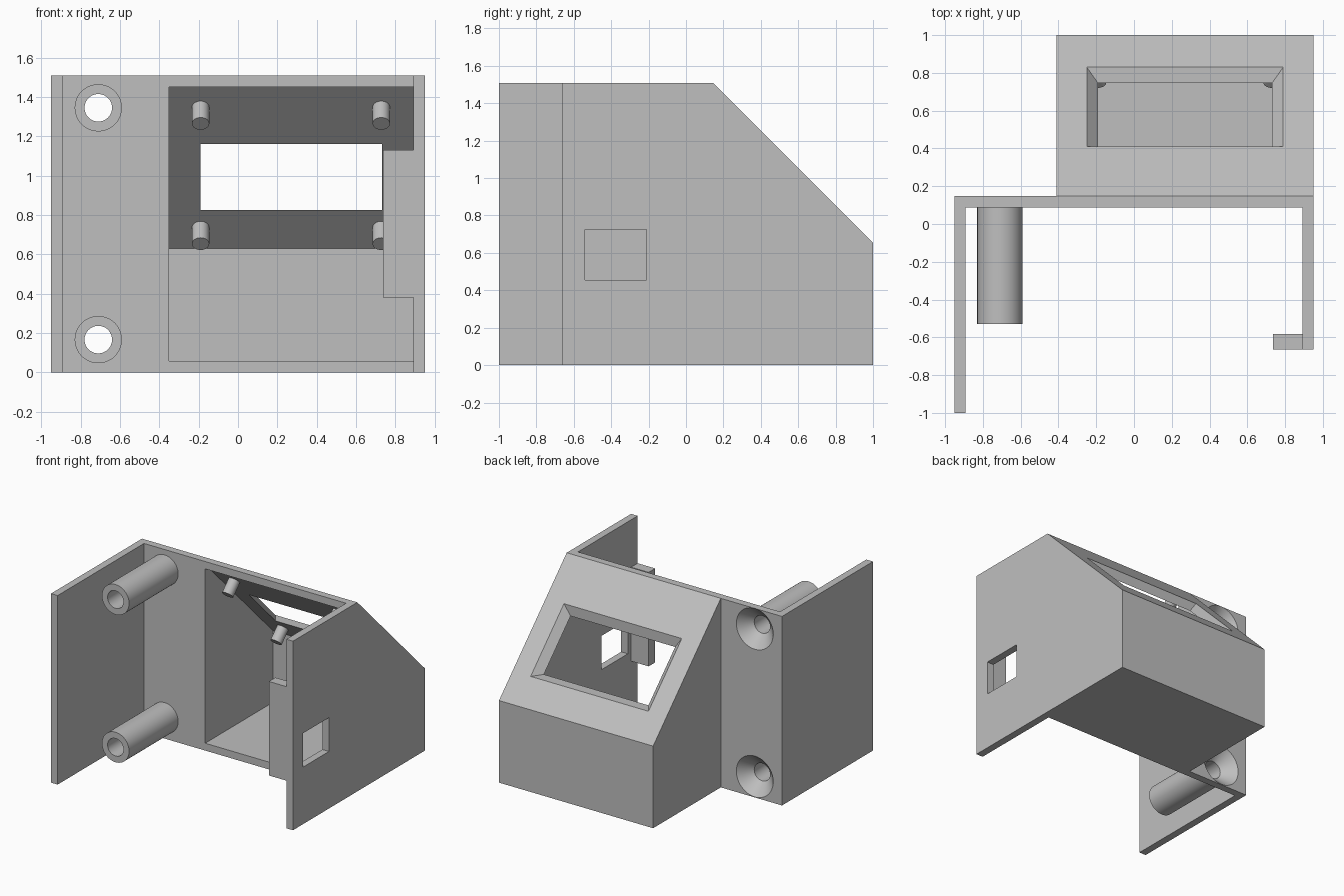
import bpy, bmesh, math
from mathutils import Matrix, Vector

if "Cube" in bpy.data.objects:
    bpy.data.objects.remove(bpy.data.objects["Cube"], do_unlink=True)

grey = bpy.data.materials.new("plain grey")
grey.use_nodes = True
COLOUR = (0.52, 0.52, 0.52, 1)
grey.diffuse_color = COLOUR
grey.node_tree.nodes["Principled BSDF"].inputs["Base Color"].default_value = COLOUR

# Shared dimensions
T = 0.0585                      # wall thickness
W, H = 0.95, 1.508              # half width and height
BACK = 0.147                    # rear face of the mounting plate
SLOPE = BACK + H                # sloped panel lies on y + z = SLOPE
INNER = SLOPE - T * math.sqrt(2)
HOOD_X = -0.41


def finish(name, bm):
    bmesh.ops.recalc_face_normals(bm, faces=bm.faces)
    mesh = bpy.data.meshes.new(name)
    bm.to_mesh(mesh)
    bm.free()
    mesh.materials.append(grey)
    obj = bpy.data.objects.new(name, mesh)
    bpy.context.collection.objects.link(obj)
    return obj


def loft(name, start, end):
    """Solid between two matching outlines."""
    bm = bmesh.new()
    a = [bm.verts.new(p) for p in start]
    b = [bm.verts.new(p) for p in end]
    bm.faces.new(a)
    bm.faces.new(b)
    for i in range(len(a)):
        j = (i + 1) % len(a)
        bm.faces.new((a[i], a[j], b[j], b[i]))
    return finish(name, bm)


def side_prism(name, yz, x0, x1):
    return loft(name, [(x0, y, z) for y, z in yz], [(x1, y, z) for y, z in yz])


def plan_prism(name, xy, z0, z1):
    return loft(name, [(x, y, z0) for x, y in xy], [(x, y, z1) for x, y in xy])


def box(name, x0, x1, y0, y1, z0, z1):
    return plan_prism(name, [(x0, y0), (x1, y0), (x1, y1), (x0, y1)], z0, z1)


def cone(name, base, tip, r1, r2, sides=48):
    base, tip = Vector(base), Vector(tip)
    turn = (tip - base).to_track_quat('Z', 'Y').to_matrix().to_4x4()
    bm = bmesh.new()
    bmesh.ops.create_cone(bm, cap_ends=True, segments=sides, radius1=r1, radius2=r2,
                          depth=(tip - base).length,
                          matrix=Matrix.Translation((base + tip) / 2) @ turn)
    return finish(name, bm)


def activate(obj):
    bpy.ops.object.select_all(action='DESELECT')
    obj.select_set(True)
    bpy.context.view_layer.objects.active = obj


def combine(obj, other, operation):
    activate(obj)
    mod = obj.modifiers.new("combine", 'BOOLEAN')
    mod.operation, mod.solver, mod.object = operation, 'EXACT', other
    bpy.ops.object.modifier_apply(modifier=mod.name)
    bpy.data.objects.remove(other, do_unlink=True)


def smooth(obj):
    activate(obj)
    bpy.ops.object.shade_smooth_by_angle(angle=math.radians(30))


# Mounting plate with its two side walls
housing = plan_prism("housing", [
    (-W, -1), (T - W, -1), (T - W, BACK - T), (W - T, BACK - T),
    (W - T, -0.664), (W, -0.664), (W, BACK), (-W, BACK)], 0, H)

# Sloped hood behind the plate, then hollowed out
hood = side_prism("hood", [(BACK - T / 2, 0), (1, 0), (1, SLOPE - 1),
                           (BACK, H), (BACK - T / 2, H)], HOOD_X, W)
combine(housing, hood, 'UNION')
cavity = side_prism("cavity", [(0.04, T), (1 - T, T), (1 - T, INNER - 1 + T),
                               (INNER - H + T, H - T), (0.04, H - T)],
                    HOOD_X + T, W - T)
combine(housing, cavity, 'DIFFERENCE')

# Bevelled display window through the slope
normal = Vector((0, 1, 1)).normalized()
along = Vector((0, 1, -1)).normalized()
centre = Vector((0.27, 0.62, SLOPE - 0.62))


def window_ring(offset):
    half_w, half_l = 0.52 + offset, 0.297 + offset
    return [centre + normal * offset + Vector((sx * half_w, 0, 0)) + along * sy * half_l
            for sx, sy in ((-1, -1), (1, -1), (1, 1), (-1, 1))]


combine(housing, loft("window", window_ring(0.02), window_ring(-T - 0.02)), 'DIFFERENCE')

# Rectangular port in the side wall
combine(housing, box("port", W - 0.1, W + 0.1, -0.54, -0.21, 0.455, 0.725), 'DIFFERENCE')

# Hollow screw posts with countersunk holes at the rear
POST_X, OUTER, BORE = -0.71, 0.12, 0.07
FRONT = BACK - T
SINK = BACK - 0.093             # depth at which the countersink meets the bore


def screw_post(name, z, sides=48):
    profile = [(OUTER, FRONT), (OUTER, -0.53), (BORE, -0.53),
               (BORE, SINK), (BORE + FRONT - SINK, FRONT)]
    bm = bmesh.new()
    rings = []
    for r, y in profile:
        rings.append([bm.verts.new((POST_X + r * math.cos(a), y, z + r * math.sin(a)))
                      for a in (math.tau * i / sides for i in range(sides))])
    for k, ring in enumerate(rings):
        other = rings[(k + 1) % len(rings)]
        for i in range(sides):
            j = (i + 1) % sides
            bm.faces.new((ring[i], ring[j], other[j], other[i]))
    return finish(name, bm)


for label, z in (("lower", 0.167), ("upper", 1.345)):
    y0, y1 = FRONT - 0.02, BACK + 0.02
    sink = cone("countersink", (POST_X, y0, z), (POST_X, y1, z),
                BORE + y0 - SINK, BORE + y1 - SINK)
    combine(housing, sink, 'DIFFERENCE')
    smooth(screw_post(label + "_screw_post", z))
smooth(housing)

# Retaining tab on the inside of the side wall
box("retaining_tab", 0.737, W - T, -0.664, -0.582, 0.38, 1.13)

# Display mounting pins, square to the sloped panel
for side, x in (("right", -0.19), ("left", 0.728)):
    for label, z in (("lower", 0.737), ("upper", 1.348)):
        root = Vector((x, INNER - z, z))
        smooth(cone(f"{label}_{side}_pin", root + normal * 0.01, root - normal * 0.118,
                    0.044, 0.044, 32))
